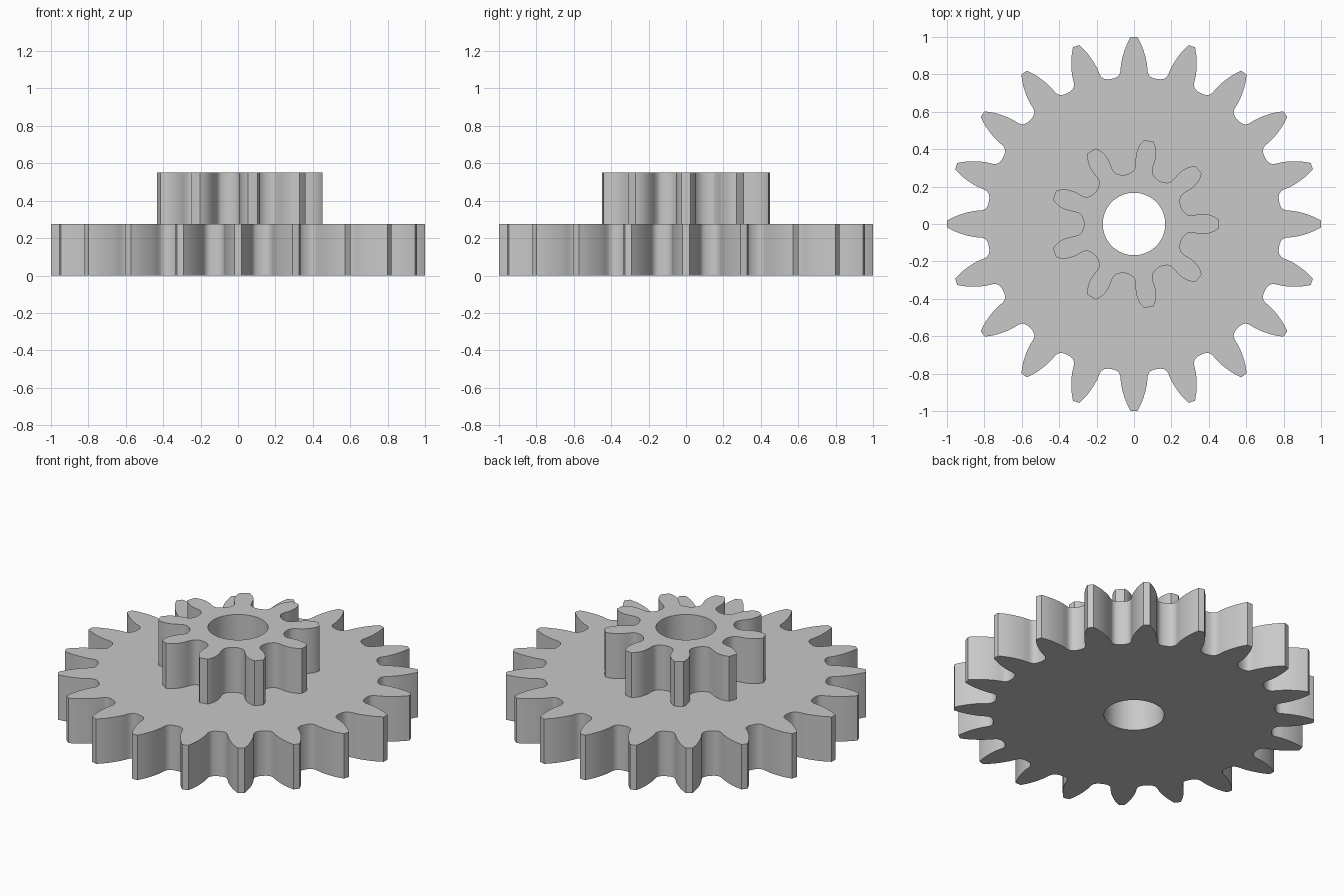
import bpy, bmesh
from math import sin, cos, pi, radians
from mathutils import Vector

cube = bpy.data.objects.get("Cube")
if cube:
    bpy.data.objects.remove(cube, do_unlink=True)

grey = bpy.data.materials.new("plain grey")
grey.use_nodes = True
grey.diffuse_color = (0.58, 0.58, 0.58, 1)
grey.node_tree.nodes["Principled BSDF"].inputs["Base Color"].default_value = (0.58, 0.58, 0.58, 1)

BORE_RADIUS = 0.167


def smooth_path(pts, steps=3):
    """Pass a Catmull-Rom curve through the flank points."""
    pts = [Vector(p) for p in pts]
    ext = [2 * pts[0] - pts[1]] + pts + [2 * pts[-1] - pts[-2]]
    out = []
    for a, b, c, d in zip(ext, ext[1:], ext[2:], ext[3:]):
        for k in range(steps):
            t = k / steps
            out.append(0.5 * (2 * b + (c - a) * t + (2 * a - 5 * b + 4 * c - d) * t * t
                              + (3 * b - a - 3 * c + d) * t ** 3))
    return out + [pts[-1]]


def gear_outline(teeth, flank, root):
    """Flank points are (radius, half width); each is mirrored about its tooth."""
    half = [(r, w / r) for r, w in smooth_path(flank)]
    tooth = [(r, -a) for r, a in reversed(half)] + [(half[0][0], 0)] + half
    tooth.append((root, pi / teeth))
    return [(r * cos(a + i * 2 * pi / teeth), r * sin(a + i * 2 * pi / teeth))
            for i in range(teeth) for r, a in tooth]


def build_gear(name, outline, z0, z1, bottom_cap=True):
    bm = bmesh.new()
    n = 72
    bore = [(BORE_RADIUS * cos(2 * pi * i / n), BORE_RADIUS * sin(2 * pi * i / n)) for i in range(n)]
    rims = {z0: [], z1: []}
    # toothed wall and bore wall
    for loop in (outline, bore):
        low, high = ([bm.verts.new((x, y, z)) for x, y in loop] for z in (z0, z1))
        for i in range(len(loop)):
            j = (i + 1) % len(loop)
            bm.faces.new((low[i], low[j], high[j], high[i]))
            rims[z0].append(bm.edges.get((low[i], low[j])))
            rims[z1].append(bm.edges.get((high[i], high[j])))
    # flat caps with the bore left open
    for z in ((z0, z1) if bottom_cap else (z1,)):
        bmesh.ops.triangle_fill(bm, use_beauty=True, use_dissolve=False, edges=rims[z],
                                normal=(0, 0, 1))
    bmesh.ops.recalc_face_normals(bm, faces=bm.faces[:])
    mesh = bpy.data.meshes.new(name)
    bm.to_mesh(mesh)
    bm.free()
    mesh.materials.append(grey)
    obj = bpy.data.objects.new(name, mesh)
    bpy.context.collection.objects.link(obj)
    bpy.ops.object.select_all(action="DESELECT")
    obj.select_set(True)
    bpy.context.view_layer.objects.active = obj
    bpy.ops.object.shade_smooth_by_angle(angle=radians(30))
    return obj


# wide lower wheel
large_flank = [(1.0, 0.018), (0.97, 0.034), (0.94, 0.047), (0.90, 0.060), (0.86, 0.069),
               (0.83, 0.072), (0.808, 0.076), (0.793, 0.088), (0.786, 0.106)]
build_gear("large_gear", gear_outline(20, large_flank, 0.785), 0, 0.275)

# small upper pinion, resting on the wheel
small_flank = [(0.452, 0.025), (0.435, 0.037), (0.41, 0.048), (0.38, 0.053), (0.35, 0.052),
               (0.32, 0.047), (0.295, 0.048), (0.28, 0.058), (0.27, 0.075)]
build_gear("small_gear", gear_outline(9, small_flank, 0.267), 0.275, 0.55, bottom_cap=False)
